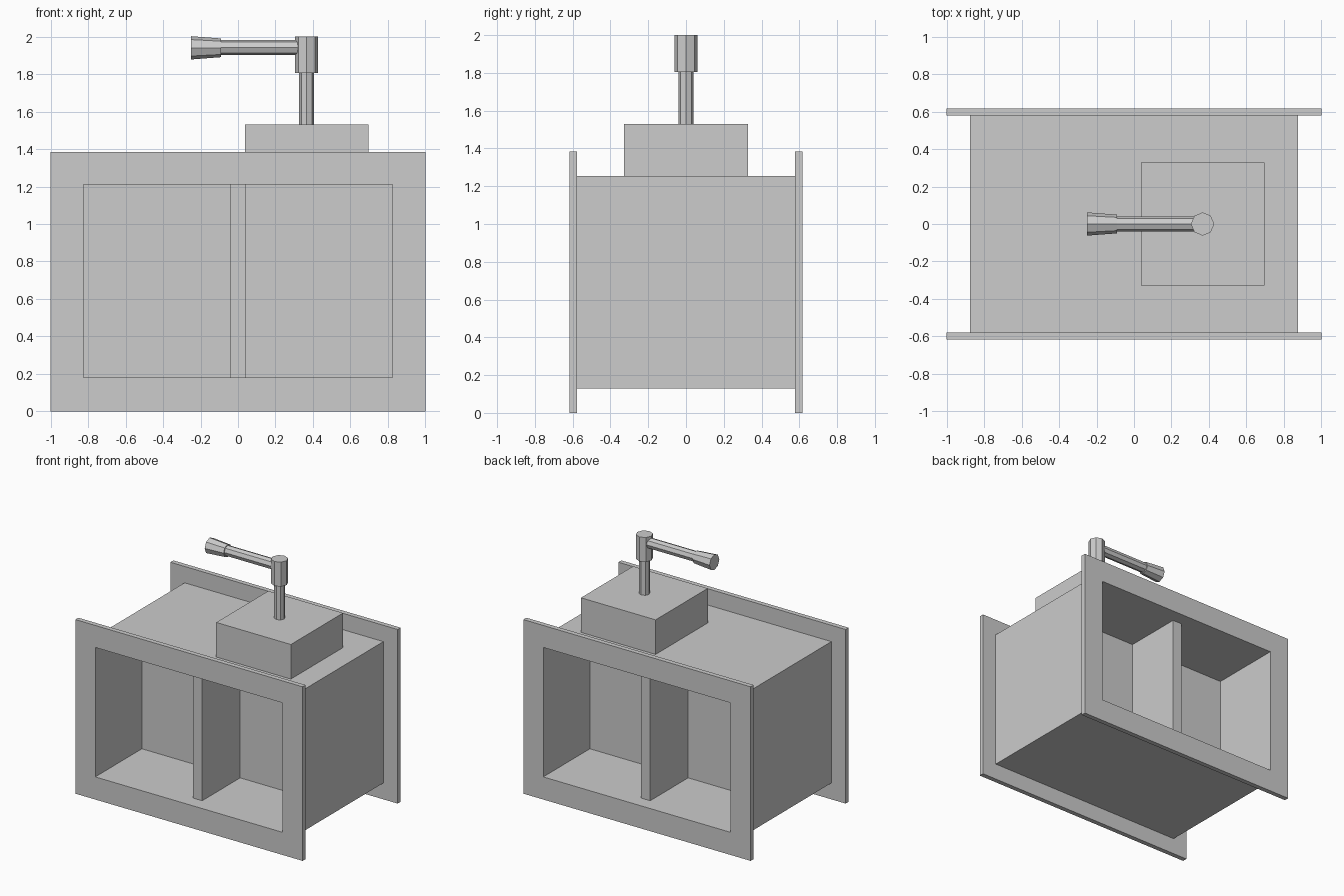
import bpy
import bmesh
from math import pi
from mathutils import Matrix, Vector

cube = bpy.data.objects.get("Cube")
if cube:
    bpy.data.objects.remove(cube, do_unlink=True)

grey = bpy.data.materials.new("plain grey")
grey.use_nodes = True
colour = (0.604, 0.604, 0.604, 1)
grey.diffuse_color = colour
grey.node_tree.nodes["Principled BSDF"].inputs["Base Color"].default_value = colour

# Shared opening through the cabinet: half width, bottom, top
OPENING = (0.825, 0.18, 1.21)


def finish(name, bm):
    bmesh.ops.recalc_face_normals(bm, faces=bm.faces)
    mesh = bpy.data.meshes.new(name)
    bm.to_mesh(mesh)
    bm.free()
    mesh.materials.append(grey)
    obj = bpy.data.objects.new(name, mesh)
    bpy.context.collection.objects.link(obj)
    return obj


def box(name, low, high):
    low, high = Vector(low), Vector(high)
    bm = bmesh.new()
    bmesh.ops.create_cube(bm, size=1, matrix=Matrix.Translation((low + high) / 2)
                          @ Matrix.Diagonal((high - low).to_4d()))
    return finish(name, bm)


def rectangular_ring(name, outer, y0, y1):
    """Rectangular tube along y with the shared opening."""
    bm = bmesh.new()
    loops = []
    for half, bottom, top in (outer, OPENING):
        for y in (y0, y1):
            loops.append([bm.verts.new((x, y, z)) for x, z in
                          ((-half, bottom), (half, bottom), (half, top), (-half, top))])
    outer0, outer1, inner0, inner1 = loops
    for a, b in ((outer0, outer1), (outer1, inner1), (inner1, inner0), (inner0, outer0)):
        for i in range(4):
            j = (i + 1) % 4
            bm.faces.new((a[i], a[j], b[j], b[i]))
    return finish(name, bm)


def rod(name, start, end, r0, r1):
    """Eight-sided bar from start to end."""
    start, end = Vector(start), Vector(end)
    axis = end - start
    turn = Vector((0, 0, 1)).rotation_difference(axis).to_matrix().to_4x4()
    bm = bmesh.new()
    bmesh.ops.create_cone(bm, cap_ends=True, segments=8, radius1=r0, radius2=r1,
                          depth=axis.length,
                          matrix=Matrix.Translation((start + end) / 2) @ turn)
    return finish(name, bm)


# Cabinet shell and the panel that splits it into front and back halves
rectangular_ring("cabinet_shell", (0.875, 0.13, 1.255), -0.578, 0.578)
box("middle_panel", (-0.825, -0.03, 0.18), (0.825, 0.03, 1.21))

# Face frames and upright dividers, the same on front and back
for side, name in ((-1, "front"), (1, "back")):
    rectangular_ring(name + "_frame", (1, 0, 1.385), side * 0.578, side * 0.616)
    y0, y1 = sorted((side * 0.03, side * 0.507))
    box(name + "_divider", (-0.04, y0, 0.18), (0.04, y1, 1.21))

# Crank on top
box("crank_base", (0.038, -0.328, 1.255), (0.695, 0.328, 1.53))
rod("crank_post", (0.366, 0, 1.53), (0.366, 0, 1.81), 0.04, 0.04)
rod("crank_head", (0.366, 0, 1.806), (0.366, 0, 2), 0.062, 0.062)
rod("crank_arm", (0.366, 0, 1.942), (-0.092, 0, 1.942), 0.041, 0.041)
rod("crank_grip", (-0.092, 0, 1.94), (-0.25, 0, 1.94), 0.05, 0.062)
